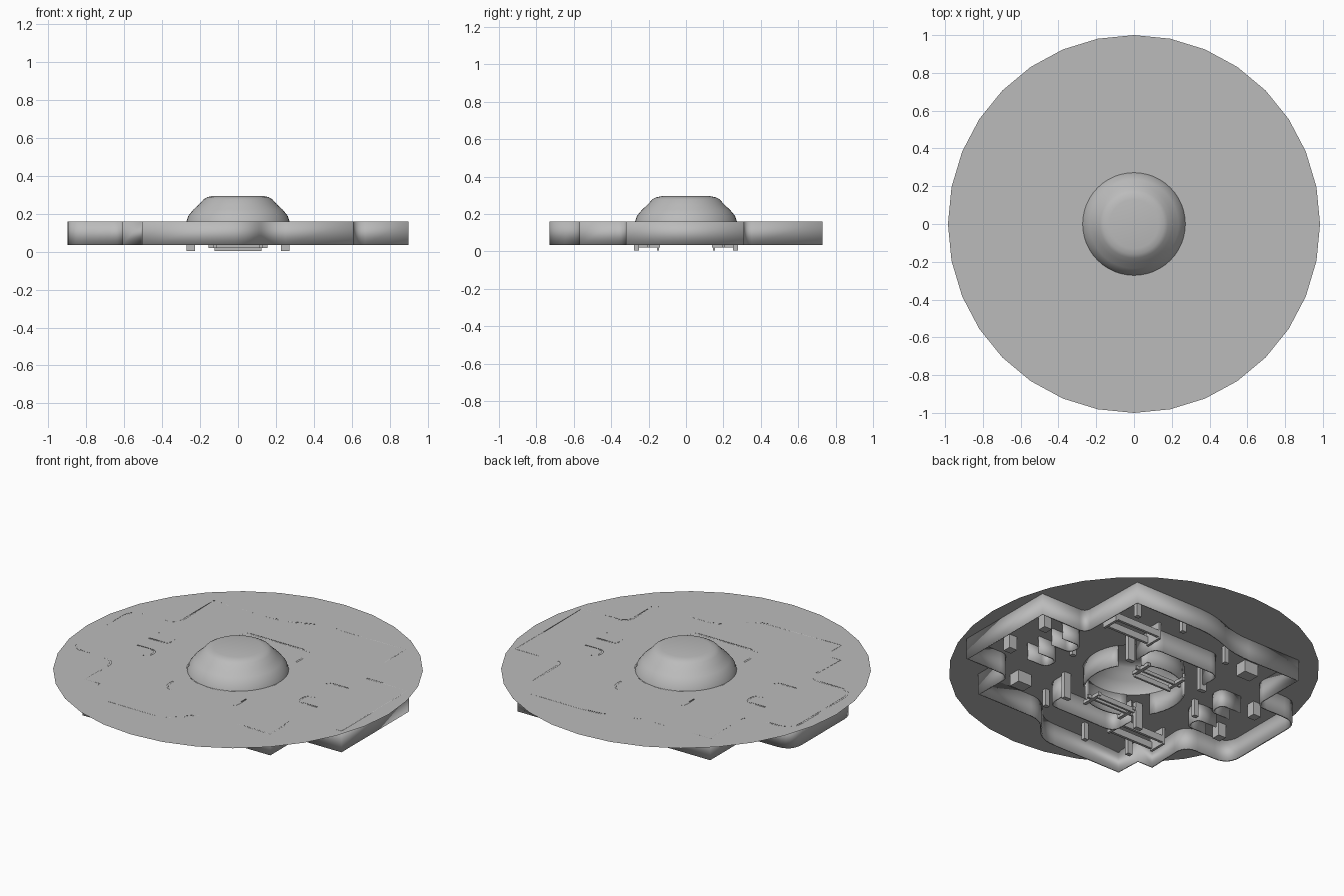
import bpy, bmesh, math
from mathutils import Vector

cube = bpy.data.objects.get("Cube")
if cube:
    bpy.data.objects.remove(cube, do_unlink=True)

grey = bpy.data.materials.new("light grey")
grey.use_nodes = True
grey.diffuse_color = (0.5, 0.5, 0.5, 1)
bsdf = next(n for n in grey.node_tree.nodes if n.type == "BSDF_PRINCIPLED")
bsdf.inputs["Base Color"].default_value = grey.diffuse_color

TOP, LOW = 0.16, 0.035


def finish(bm, name, smooth=False):
    mesh = bpy.data.meshes.new(name)
    bm.to_mesh(mesh)
    bm.free()
    mesh.materials.append(grey)
    ob = bpy.data.objects.new(name, mesh)
    bpy.context.collection.objects.link(ob)
    if smooth:
        bpy.ops.object.select_all(action="DESELECT")
        ob.select_set(True)
        bpy.context.view_layer.objects.active = ob
        bpy.ops.object.shade_smooth_by_angle(angle=math.radians(35))
    return ob


def lathe(name, profile, sides=32, sx=1, sy=1, smooth=False):
    bm = bmesh.new()
    rings = [[bm.verts.new((r * sx * math.sin(math.tau * i / sides),
                            r * sy * math.cos(math.tau * i / sides), z))
              for i in range(sides)] for r, z in profile]
    for a, b in zip(rings, rings[1:]):
        for i in range(sides):
            j = (i + 1) % sides
            bm.faces.new((a[j], a[i], b[i], b[j]))
    return bm, rings


def rounded(points, closed):
    """Replace each corner that has a radius by a short curve."""
    out, n = [], len(points)
    for i, (x, y, r) in enumerate(points):
        p = Vector((x, y))
        if r == 0 or (not closed and i in (0, n - 1)):
            out.append(p)
            continue
        a, b = (Vector(points[k % n][:2]) for k in (i - 1, i + 1))
        a, b = p + (a - p).normalized() * r, p + (b - p).normalized() * r
        for k in range(7):
            t = k / 6
            out.append(a * (1 - t) ** 2 + p * 2 * t * (1 - t) + b * t * t)
    return out


def wall(name, points, closed=False, z0=LOW, z1=TOP):
    """Thin upright wall along a rounded plan."""
    bm = bmesh.new()
    path = rounded(points, closed)
    low = [bm.verts.new((p.x, p.y, z0)) for p in path]
    high = [bm.verts.new((p.x, p.y, z1)) for p in path]
    n = len(path)
    for i in range(n if closed else n - 1):
        j = (i + 1) % n
        bm.faces.new((low[i], low[j], high[j], high[i]))
    ob = finish(bm, name, True)
    mod = ob.modifiers.new("thickness", "SOLIDIFY")
    mod.thickness = 0.01
    mod.offset = 1 if closed else 0
    if closed:
        mod.offset = -1
    return ob


def block(name, x, y, w, d, z0, z1=TOP):
    bm = bmesh.new()
    bmesh.ops.create_cube(bm, size=1)
    for v in bm.verts:
        v.co = (x + v.co.x * w, y + v.co.y * d, (z0 + z1) / 2 + v.co.z * (z1 - z0))
    return finish(bm, name)


# Thin top disc with an opening below the dome
bm, _ = lathe("disc", [(1, TOP), (0.272, TOP)], sx=0.985)
finish(bm, "top_disc")

# Hollow dome
bm, rings = lathe("dome", [(0.272, TOP), (0.262, 0.19), (0.235, 0.223), (0.205, 0.25),
                           (0.18, 0.278), (0.16, 0.289), (0.13, 0.295)], 48)
bm.faces.new(list(reversed(rings[-1])))
finish(bm, "dome", True)

# Outer wall under the disc, anticlockwise from the front left
wall("outer_wall", [
    (-0.505, -0.73, 0), (0.05, -0.73, 0.1), (0.17, -0.57, 0.08), (0.61, -0.57, 0),
    (0.61, -0.32, 0.06), (0.9, -0.32, 0), (0.9, 0.31, 0), (0.6, 0.31, 0.04),
    (0.59, 0.73, 0), (0.05, 0.73, 0.12), (-0.16, 0.645, 0.1), (-0.61, 0.645, 0),
    (-0.61, 0.3, 0.06), (-0.9, 0.3, 0.1), (-0.9, -0.29, 0.1), (-0.6, -0.29, 0.08),
    (-0.61, -0.575, 0), (-0.51, -0.575, 0)], True)

# Collar around the dome opening, in four arcs with gaps at the diagonals
for k, side in enumerate(("left", "back", "right", "front")):
    arc = [math.radians(90 * k - 32 + 8 * i) for i in range(9)]
    wall("collar_" + side, [(0.272 * math.cos(a), 0.272 * math.sin(a), 0) for a in arc])

for s, side in ((1, "back"), (-1, "front")):
    # Pocket walls and their cross bars
    wall("pocket_" + side, [(s * 0.2, s * 0.26, 0), (s * 0.2, s * 0.41, 0.06),
                            (-s * 0.25, s * 0.41, 0.06), (-s * 0.25, s * 0.28, 0)])
    for y in (0.38, 0.47):
        block("cross_bar_" + side, s * 0.37, s * y, 0.3, 0.015, 0.07, 0.11)
    for x in (0.22, 0.52):
        block("bar_end_" + side, s * x, s * 0.425, 0.015, 0.105, 0.06)
    # Stepped clip at the edge of the collar
    block("clip_" + side, 0, s * 0.2, 0.31, 0.012, 0.02, 0.04)
    block("clip_tip_" + side, 0, s * 0.15, 0.25, 0.012, 0.005, 0.035)
    for x in (-0.12, 0.12):
        block("clip_arm_" + side, x, s * 0.205, 0.02, 0.13, 0.02, 0.04)
    # Square bosses
    block("boss_" + side, s * 0.43, s * -0.43, 0.09, 0.07, 0.09)
    # Feet beside the collar gaps
    for x in (-0.25, 0.25):
        block("foot_" + side, x, s * 0.265, 0.045, 0.025, 0.005)

# Rounded guides at the two sides
for s, side in ((1, "left"), (-1, "right")):
    for y in (-0.1, 0.1):
        wall("guide_" + side, [(s * 0.62, y + 0.045, 0), (s * 0.49, y + 0.045, 0.04),
                               (s * 0.49, y - 0.045, 0.04), (s * 0.62, y - 0.045, 0)], z0=0.06)
    for y in (-0.16, 0.13):
        block("side_boss_" + side, s * 0.73, y, 0.05, 0.05, 0.08)

# Small pegs
for x, y in ((0.22, -0.47), (-0.22, 0.5), (0.46, 0.04), (-0.46, -0.04),
             (0.17, 0.61), (0.46, 0.58), (-0.17, -0.61), (-0.45, -0.58)):
    block("peg", x, y, 0.03, 0.025, 0.06)
